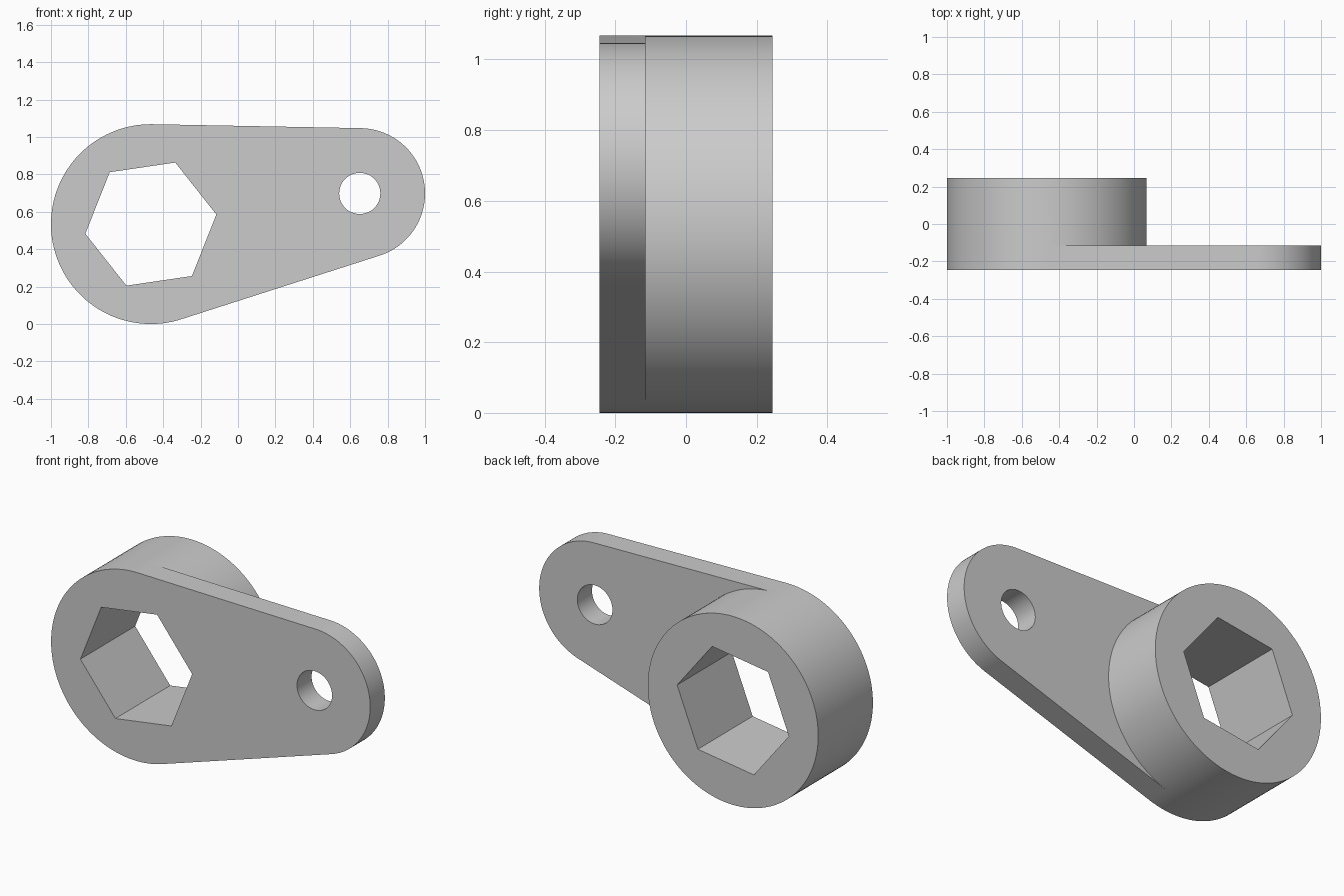
import bpy, bmesh, math
from mathutils import Vector

cube = bpy.data.objects.get("Cube")
if cube:
    bpy.data.objects.remove(cube, do_unlink=True)

# Main dimensions, in the x-z plane and along y
HUB, HUB_R = Vector((-0.466, 0.534)), 0.534
TIP, TIP_R = Vector((0.651, 0.698)), 0.349
HEX_R, PIN_R = 0.354, 0.11
FRONT, STEP, BACK = -0.245, -0.114, 0.245

axis = TIP - HUB
tilt = math.atan2(axis.y, axis.x)
spread = math.acos((HUB_R - TIP_R) / axis.length)   # tangent points, either side of the axis


def arc(centre, radius, start, end, steps):
    """Points from start to end, both included."""
    angles = [start + (end - start) * i / steps for i in range(steps + 1)]
    return [centre + radius * Vector((math.cos(a), math.sin(a))) for a in angles]


outer_arc = arc(HUB, HUB_R, tilt + spread, tilt + math.tau - spread, 72)
inner_arc = arc(HUB, HUB_R, tilt - spread, tilt + spread, 60)
tip_arc = arc(TIP, TIP_R, tilt - spread, tilt + spread, 60)
hexagon = arc(HUB, HEX_R, tilt, tilt + math.tau, 6)[:-1]
pin = arc(TIP, PIN_R, 0, math.tau, 48)[:-1]

bm = bmesh.new()


def ring(points, y):
    return [bm.verts.new((p.x, y, p.y)) for p in points]


def edges_of(loop):
    pairs = zip(loop, loop[1:] + loop[:1])
    return [bm.edges.get(pair) or bm.edges.new(pair) for pair in pairs]


def wall(a, b):
    for i in range(len(a)):
        j = (i + 1) % len(a)
        bm.faces.new((a[i], a[j], b[j], b[i]))


def cap(*loops):
    edges = [e for loop in loops for e in edges_of(loop)]
    bmesh.ops.triangle_fill(bm, use_beauty=True, edges=edges, normal=(0, 1, 0))


# Arm plate outline, front and step levels
front_outline = ring(outer_arc + tip_arc, FRONT)
outer_step = ring(outer_arc, STEP)
tip_step = ring(tip_arc, STEP)
wall(front_outline, outer_step + tip_step)

# Round hub, rising from the step to the back
inner_step = ring(inner_arc[1:-1], STEP)
hub_back = ring(outer_arc + inner_arc[1:-1], BACK)
wall(outer_step + inner_step, hub_back)

# Hexagonal socket and pin hole
hex_front, hex_back = ring(hexagon, FRONT), ring(hexagon, BACK)
pin_front, pin_step = ring(pin, FRONT), ring(pin, STEP)
wall(hex_front, hex_back)
wall(pin_front, pin_step)

# Flat faces
cap(front_outline, hex_front, pin_front)
cap([outer_step[-1]] + tip_step + [outer_step[0]] + inner_step[::-1], pin_step)
cap(hub_back, hex_back)

bmesh.ops.recalc_face_normals(bm, faces=bm.faces)
mesh = bpy.data.meshes.new("lever_arm")
bm.to_mesh(mesh)
bm.free()
lever = bpy.data.objects.new("lever_arm", mesh)
bpy.context.collection.objects.link(lever)

# Plain grey
grey = bpy.data.materials.new("plain grey")
grey.use_nodes = True
colour = (0.6, 0.6, 0.6, 1)
grey.diffuse_color = colour
grey.node_tree.nodes["Principled BSDF"].inputs["Base Color"].default_value = colour
mesh.materials.append(grey)

bpy.ops.object.select_all(action='DESELECT')
lever.select_set(True)
bpy.context.view_layer.objects.active = lever
bpy.ops.object.shade_smooth_by_angle(angle=math.radians(30))
